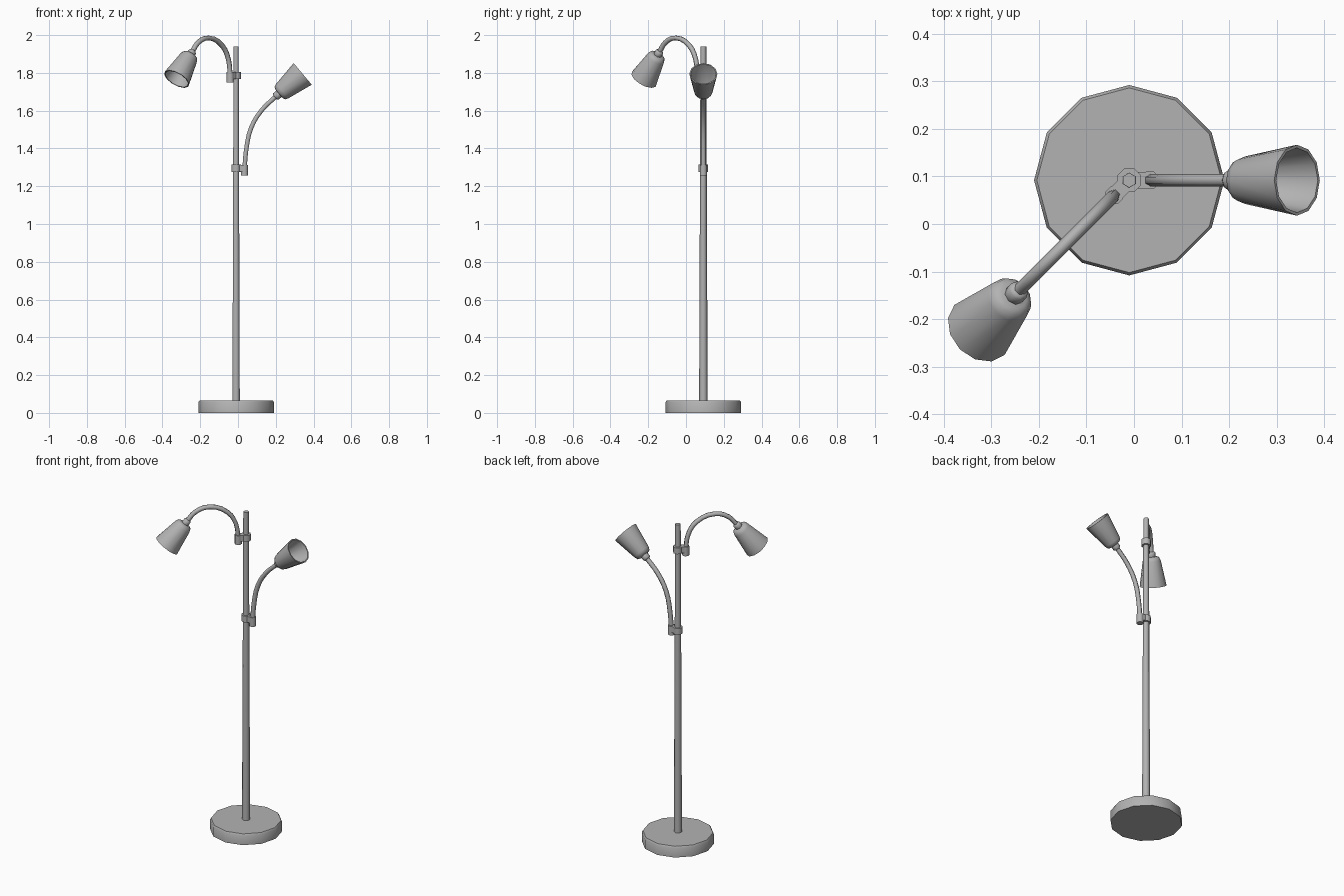
import bpy, bmesh, math
from mathutils import Vector, Matrix

cube = bpy.data.objects.get("Cube")
if cube:
    bpy.data.objects.remove(cube)

metal = bpy.data.materials.new("grey_metal")
metal.use_nodes = True
GREY = (0.45, 0.45, 0.45, 1)
metal.diffuse_color = GREY
metal.node_tree.nodes["Principled BSDF"].inputs["Base Color"].default_value = GREY

POLE = Vector((-0.01, 0.092, 0))


def finish(name, mesh, matrix, angle):
    """Link a mesh as a named, smooth-shaded part."""
    ob = bpy.data.objects.new(name, mesh)
    ob.matrix_world = matrix
    mesh.materials.clear()
    mesh.materials.append(metal)
    bpy.context.collection.objects.link(ob)
    bpy.ops.object.select_all(action='DESELECT')
    ob.select_set(True)
    bpy.context.view_layer.objects.active = ob
    bpy.ops.object.shade_smooth_by_angle(angle=math.radians(angle))
    return ob


def lathe(name, profile, sides, matrix, angle=40, start=0.0):
    """Revolve (radius, height) points about z; open ends are capped."""
    bm = bmesh.new()
    rings = []
    for r, z in profile:
        rings.append([bm.verts.new((r * math.cos(start + math.tau * i / sides),
                                    r * math.sin(start + math.tau * i / sides), z))
                      for i in range(sides)])
    for low, high in zip(rings, rings[1:]):
        for i in range(sides):
            j = (i + 1) % sides
            bm.faces.new((low[i], low[j], high[j], high[i]))
    bm.faces.new(rings[0])
    bm.faces.new(rings[-1])
    bmesh.ops.recalc_face_normals(bm, faces=bm.faces)
    mesh = bpy.data.meshes.new(name)
    bm.to_mesh(mesh)
    bm.free()
    return finish(name, mesh, matrix, angle)


def box(name, size, matrix):
    bm = bmesh.new()
    bmesh.ops.create_cube(bm, size=1)
    bmesh.ops.scale(bm, vec=size, verts=bm.verts)
    mesh = bpy.data.meshes.new(name)
    bm.to_mesh(mesh)
    bm.free()
    return finish(name, mesh, matrix, 30)


def tube(name, points, radius, matrix):
    """Six-sided bent tube through points in the local xz plane."""
    curve = bpy.data.curves.new(name + "_path", 'CURVE')
    curve.dimensions = '3D'
    curve.bevel_depth = radius
    curve.bevel_resolution = 1
    curve.use_fill_caps = True
    curve.resolution_u = 3
    spline = curve.splines.new('BEZIER')
    spline.bezier_points.add(len(points) - 1)
    for bp, (s, z) in zip(spline.bezier_points, points):
        bp.co = (s, 0, z)
        bp.handle_left_type = bp.handle_right_type = 'AUTO'
    temp = bpy.data.objects.new(name + "_path", curve)
    bpy.context.collection.objects.link(temp)
    deps = bpy.context.evaluated_depsgraph_get()
    mesh = bpy.data.meshes.new_from_object(temp.evaluated_get(deps))
    bpy.data.objects.remove(temp)
    return finish(name, mesh, matrix, 65)


# Weighted foot and tapering pole
stand = Matrix.Translation(POLE)
lathe("base", [(0.2, 0), (0.2, 0.056), (0.194, 0.066)], 12, stand, 50)
lathe("pole", [(0.0225, 0.06), (0.0155, 1.94)], 6, stand, 65, math.pi / 6)

# Hollow shade: outside from the collar to the rim, then back inside
COLLAR = [(0.016, -0.006), (0.022, 0.0), (0.022, 0.022), (0.018, 0.03)]
SHADE = [(0.03, 0.022), (0.043, 0.028), (0.05, 0.044), (0.0745, 0.186),
         (0.068, 0.186), (0.044, 0.046), (0.03, 0.034)]


def lamp(prefix, heading, clamp_z, path, pitch):
    """Clamp, bent arm and shade, swung about the pole by heading."""
    swing = stand @ Matrix.Rotation(math.radians(heading), 4, 'Z')
    at = swing @ Matrix.Translation((0, 0, clamp_z))
    lathe(prefix + "_clamp_ring", [(0.027, -0.019), (0.027, 0.019)], 8, at, 50, math.pi / 8)
    box(prefix + "_clamp_link", (0.04, 0.034, 0.036), at @ Matrix.Translation((0.025, 0, 0)))
    lathe(prefix + "_arm_socket", [(0.02, -0.038), (0.02, 0.018)], 8,
          at @ Matrix.Translation((0.044, 0, 0)), 50, math.pi / 8)
    tube(prefix + "_arm", path, 0.0135, swing)
    s, z = path[-1]
    aim = (swing @ Matrix.Translation((s, 0, z))
           @ Matrix.Rotation(math.radians(90 - pitch), 4, 'Y'))
    lathe(prefix + "_collar", COLLAR, 8, aim, 50)
    lathe(prefix + "_shade", SHADE, 12, aim, 50)


lamp("upper", 225, 1.786,
     [(0.044, 1.77), (0.057, 1.87), (0.105, 1.945), (0.206, 1.985),
      (0.285, 1.96), (0.328, 1.912)], -51)
lamp("lower", 0, 1.295,
     [(0.044, 1.28), (0.053, 1.39), (0.08, 1.51), (0.135, 1.602), (0.21, 1.675)], 40)
